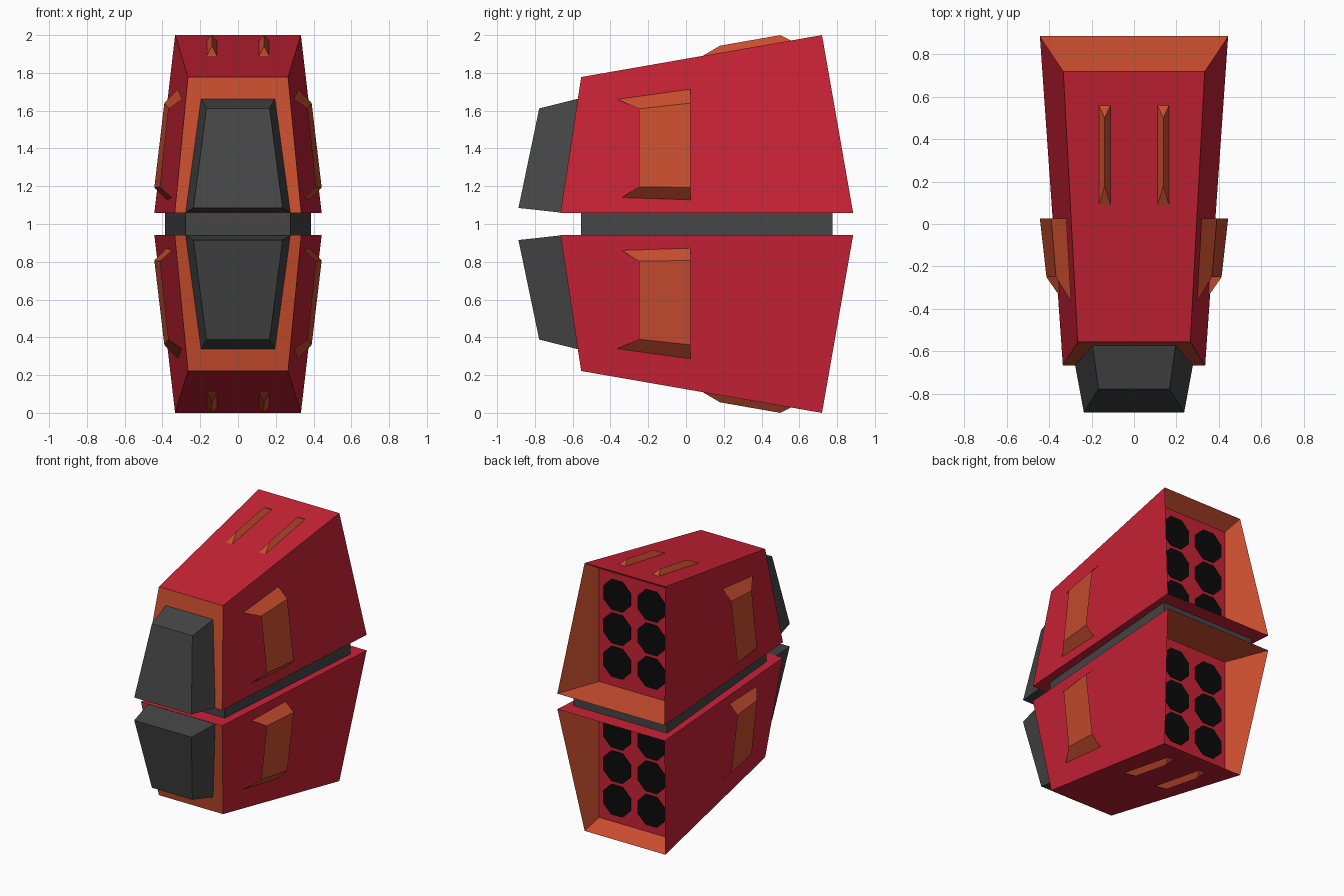
import bpy, bmesh, math
from mathutils import Matrix

if "Cube" in bpy.data.objects:
    bpy.data.objects.remove(bpy.data.objects["Cube"])

MID = 1.0  # height of the mirror plane between the two pods


def material(name, rgb):
    m = bpy.data.materials.new(name)
    m.diffuse_color = (*rgb, 1)
    m.use_nodes = True
    m.node_tree.nodes["Principled BSDF"].inputs["Base Color"].default_value = m.diffuse_color
    return m


RED = material("red", (0.58, 0.016, 0.036))
ORANGE = material("orange", (0.58, 0.075, 0.027))
DARK = material("dark_grey", (0.06, 0.06, 0.06))
BLACK = material("black", (0.003, 0.003, 0.003))


def finish(name, bm, mats, mirror_x=False, mirror_z=True):
    bmesh.ops.recalc_face_normals(bm, faces=bm.faces)
    me = bpy.data.meshes.new(name)
    bm.to_mesh(me)
    bm.free()
    for m in mats:
        me.materials.append(m)
    ob = bpy.data.objects.new(name, me)
    ob.location.z = MID
    bpy.context.collection.objects.link(ob)
    if mirror_x or mirror_z:
        mod = ob.modifiers.new("mirror", 'MIRROR')
        mod.use_axis = (mirror_x, False, mirror_z)
        mod.use_mirror_merge = False
    return ob


def ring(w0, y0, z0, w1, y1, z1):
    """Symmetric four-point section: lower edge then upper edge."""
    return [(-w0, y0, z0), (w0, y0, z0), (w1, y1, z1), (-w1, y1, z1)]


def loft(rings, span_mats, cap_mats=None, closed=True):
    """Bridge successive sections with quads and optionally cap both ends."""
    bm = bmesh.new()
    vs = [[bm.verts.new(p) for p in r] for r in rings]
    n = len(rings[0])
    for a, b, mat in zip(vs, vs[1:], span_mats):
        for i in range(n if closed else n - 1):
            j = (i + 1) % n
            bm.faces.new((a[i], a[j], b[j], b[i])).material_index = mat
    if cap_mats:
        bm.faces.new(vs[0][::-1]).material_index = cap_mats[0]
        bm.faces.new(vs[-1]).material_index = cap_mats[1]
    return bm


# Pod shells: orange nose face, red body, orange recess walls, red rear panel
finish("pod_shell", loft(
    [ring(0.335, -0.665, 0.058, 0.265, -0.555, 0.778),
     ring(0.443, 0.885, 0.058, 0.333, 0.72, 1.0),
     ring(0.29, 0.61, 0.085, 0.29, 0.61, 0.93)],
    [0, 1], (1, 0)), [RED, ORANGE])

# Dark tapered block on each nose
finish("nose_block", loft(
    [ring(0.278, -0.66, 0.06, 0.196, -0.568, 0.664),
     ring(0.236, -0.887, 0.085, 0.167, -0.777, 0.612)],
    [0], (0, 0)), [DARK])

# Spacer joining the two pods
finish("spacer", loft(
    [ring(0.278, -0.555, -0.06, 0.278, -0.555, 0.06),
     ring(0.387, 0.775, -0.06, 0.387, 0.775, 0.06)],
    [0], (0, 0)), [DARK], mirror_z=False)


# Side scoops: folded plates standing off the shell, open at both ends
def on_side(y, z):
    """Point on the sloping side wall of the shell."""
    return (0.335 + 0.0707 * (y + 0.665) - 0.1 * (z - 0.058), y, z)


front = [on_side(-0.34, 0.14), (0.412, -0.25, 0.197),
         (0.367, -0.25, 0.61), on_side(-0.365, 0.66)]
back = [on_side(0.025, 0.128), (0.443, 0.025, 0.193),
        (0.39, 0.025, 0.64), on_side(0.025, 0.714)]
finish("side_scoop", loft([front, back], [0], closed=False), [ORANGE], mirror_x=True)

# Hipped ridges on the outer top and bottom faces
bm = bmesh.new()
base = [bm.verts.new(p) for p in ((0.11, 0.085, 0.888), (0.166, 0.085, 0.888),
                                  (0.166, 0.56, 0.97), (0.11, 0.56, 0.97))]
r0 = bm.verts.new((0.138, 0.18, 0.944))
r1 = bm.verts.new((0.138, 0.5, 1.0))
for f in ((base[0], base[1], r0), (base[1], base[2], r1, r0),
          (base[2], base[3], r1), (base[3], base[0], r0, r1), base[::-1]):
    bm.faces.new(f)
finish("roof_ridge", bm, [ORANGE], mirror_x=True)

# Black octagonal launch tubes, three rows in each column
bm = bmesh.new()
for z in (0.265, 0.515, 0.765):
    place = (Matrix.Translation((0.142, 0.605, z))
             @ Matrix.Rotation(math.pi / 2, 4, 'X')
             @ Matrix.Rotation(math.pi / 8, 4, 'Z'))
    bmesh.ops.create_cone(bm, cap_ends=True, segments=8, radius1=0.123,
                          radius2=0.123, depth=0.02, matrix=place)
finish("launch_tubes", bm, [BLACK], mirror_x=True)
